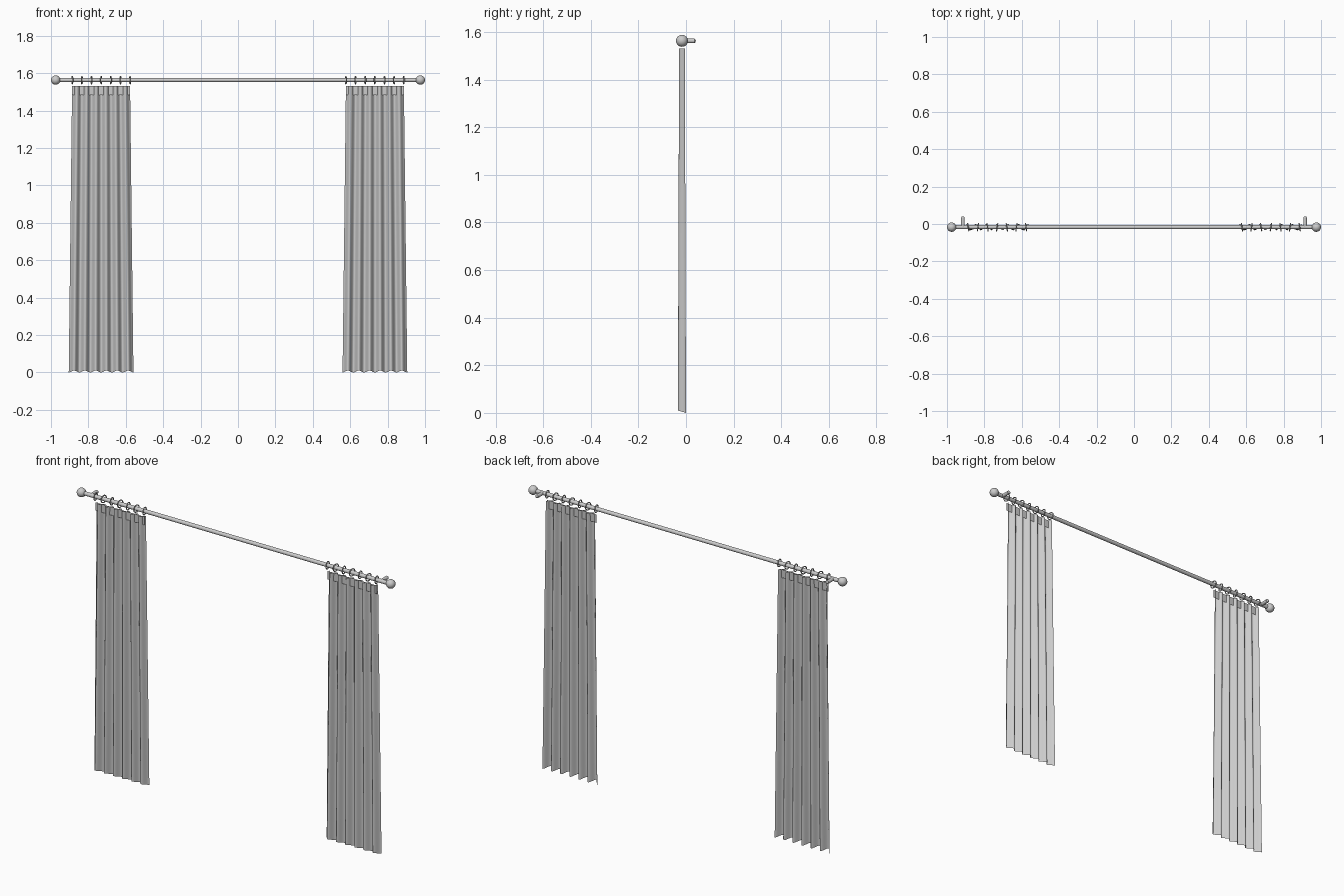
import bpy, bmesh, math
from mathutils import Matrix, Vector

cube = bpy.data.objects.get("Cube")
if cube:
    bpy.data.objects.remove(cube, do_unlink=True)

grey = bpy.data.materials.new("plain grey")
grey.use_nodes = True
COLOUR = (0.6, 0.6, 0.6, 1)
grey.diffuse_color = COLOUR
grey.node_tree.nodes["Principled BSDF"].inputs["Base Color"].default_value = COLOUR

ROD_Y, ROD_Z = -0.017, 1.563
FOLDS, STEPS, ROWS = 6, 12, 8


def finish(name, bm, angle=40):
    mesh = bpy.data.meshes.new(name)
    bm.to_mesh(mesh)
    bm.free()
    obj = bpy.data.objects.new(name, mesh)
    bpy.context.collection.objects.link(obj)
    mesh.materials.append(grey)
    bpy.ops.object.select_all(action='DESELECT')
    obj.select_set(True)
    bpy.context.view_layer.objects.active = obj
    bpy.ops.object.shade_smooth_by_angle(angle=math.radians(angle))
    return obj


def cylinder(name, start, end, radius):
    start, end = Vector(start), Vector(end)
    axis = end - start
    turn = axis.to_track_quat('Z', 'Y').to_matrix().to_4x4()
    bm = bmesh.new()
    bmesh.ops.create_cone(bm, cap_ends=True, segments=16, radius1=radius, radius2=radius,
                          depth=axis.length,
                          matrix=Matrix.Translation((start + end) / 2) @ turn)
    return finish(name, bm)


def ball(name, centre, radius):
    bm = bmesh.new()
    bmesh.ops.create_uvsphere(bm, u_segments=24, v_segments=16, radius=radius,
                              matrix=Matrix.Translation(centre))
    return finish(name, bm)


def ring(name, x, tilt):
    # Torus around the rod, turned slightly about the vertical
    bm = bmesh.new()
    turn = Matrix.Translation((x, ROD_Y, ROD_Z)) @ Matrix.Rotation(tilt, 4, 'Z')
    loops = []
    for i in range(24):
        a = math.tau * i / 24
        loop = []
        for j in range(8):
            b = math.tau * j / 8
            r = 0.02 + 0.003 * math.cos(b)
            p = Vector((0.003 * math.sin(b), r * math.cos(a), r * math.sin(a)))
            loop.append(bm.verts.new(turn @ p))
        loops.append(loop)
    for i in range(24):
        here, after = loops[i], loops[(i + 1) % 24]
        for j in range(8):
            k = (j + 1) % 8
            bm.faces.new((here[j], here[k], after[k], after[j]))
    bmesh.ops.recalc_face_normals(bm, faces=bm.faces)
    return finish(name, bm, 60)


def sheet(name, columns, rows, place):
    # Grid surface whose points come from place(u, v)
    bm = bmesh.new()
    grid = [[bm.verts.new(place(i / columns, j / rows)) for i in range(columns + 1)]
            for j in range(rows + 1)]
    for j in range(rows):
        for i in range(columns):
            bm.faces.new((grid[j][i], grid[j][i + 1], grid[j + 1][i + 1], grid[j + 1][i]))
    return finish(name, bm, 60)


# Rod
cylinder("rod", (-0.96, ROD_Y, ROD_Z), (0.96, ROD_Y, ROD_Z), 0.011)

for side, label in ((1, "left"), (-1, "right")):
    # Finial and wall bracket
    ball(label + "_finial", (side * 0.975, ROD_Y, ROD_Z), 0.025)
    cylinder(label + "_bracket", (side * 0.915, ROD_Y, ROD_Z), (side * 0.915, 0.036, ROD_Z), 0.01)
    ball(label + "_bracket_tip", (side * 0.915, 0.031, ROD_Z), 0.01)

    # Curtain rings
    for n in range(7):
        ring(f"{label}_ring_{n + 1}", side * (0.577 + 0.0515 * n), 0.15 * (-1) ** n)

    # Pleated curtain, flaring a little toward the hem
    def drape(u, v):
        half = 0.173 + (0.155 - 0.173) * v
        depth = 0.017 + (0.012 - 0.017) * v
        wave = math.cos(math.tau * FOLDS * u)
        y = -0.017 + depth * wave
        hem = 0.005 - 0.005 * wave
        z = hem * (1 - v) + 1.53 * v
        return (side * 0.732 + (u * 2 - 1) * half, y, z)

    sheet(label + "_curtain", FOLDS * STEPS, ROWS, drape)

    # Straight heading tape running through the pleats
    sheet(label + "_heading_tape", 6, 1,
          lambda u, v: (side * 0.732 + (u * 2 - 1) * 0.155, -0.017, 1.483 + 0.047 * v))
